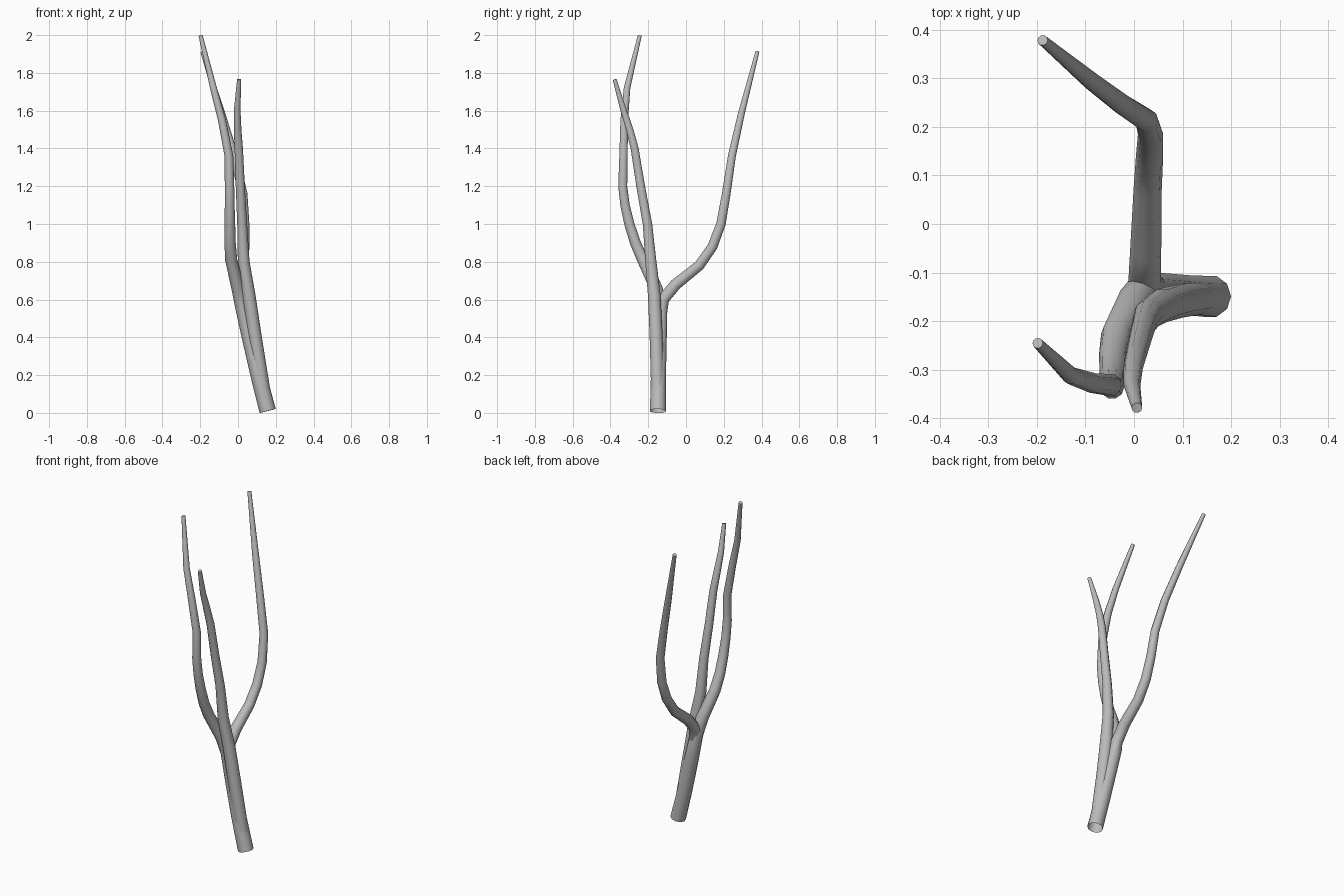
import bpy, bmesh, math
from mathutils import Vector

bark = bpy.data.materials.new("grey bark")
bark.diffuse_color = (0.5, 0.5, 0.5, 1)
SIDES = 10


def limb(name, path, cap_start=False):
    """Tapered tube through (x, y, z, radius) points, rings square to the path."""
    pts = [Vector(p[:3]) for p in path]
    bm = bmesh.new()
    rings = []
    for i, p in enumerate(pts):
        a, b = pts[max(i - 1, 0)], pts[min(i + 1, len(pts) - 1)]
        t = (b - a).normalized()
        u = Vector((1, 0, 0))
        u = (u - t * u.dot(t)).normalized()
        v = t.cross(u)
        r = path[i][3]
        rings.append([bm.verts.new(p + r * (u * math.cos(k * math.tau / SIDES) +
                                            v * math.sin(k * math.tau / SIDES)))
                      for k in range(SIDES)])
    for lo, hi in zip(rings, rings[1:]):
        for k in range(SIDES):
            n = (k + 1) % SIDES
            bm.faces.new((lo[k], lo[n], hi[n], hi[k]))
    bm.faces.new(rings[-1])
    if cap_start:
        bm.faces.new(rings[0][::-1])
    me = bpy.data.meshes.new(name)
    bm.to_mesh(me)
    bm.free()
    me.materials.append(bark)
    ob = bpy.data.objects.new(name, me)
    bpy.context.collection.objects.link(ob)
    bpy.ops.object.select_all(action='DESELECT')
    ob.select_set(True)
    bpy.context.view_layer.objects.active = ob
    bpy.ops.object.shade_smooth_by_angle(angle=math.radians(50))
    return ob


# trunk running on into the tallest branch, open at the foot
limb("trunk_and_tall_branch", [
    (0.157, -0.149, 0.010, 0.044), (0.108, -0.146, 0.20, 0.042),
    (0.060, -0.140, 0.40, 0.040), (0.022, -0.134, 0.56, 0.037),
    (0.000, -0.158, 0.66, 0.035), (-0.036, -0.228, 0.81, 0.032),
    (-0.042, -0.268, 0.90, 0.030), (-0.043, -0.300, 1.00, 0.028),
    (-0.044, -0.323, 1.10, 0.026), (-0.045, -0.335, 1.20, 0.025),
    (-0.048, -0.331, 1.36, 0.023), (-0.085, -0.327, 1.55, 0.021),
    (-0.130, -0.312, 1.72, 0.018), (-0.198, -0.245, 1.997, 0.011)])

# front branch, peeling off the trunk low down
limb("front_branch", [
    (0.138, -0.150, 0.10, 0.036), (0.090, -0.158, 0.40, 0.036),
    (0.058, -0.168, 0.62, 0.035), (0.030, -0.186, 0.80, 0.031),
    (0.022, -0.204, 1.00, 0.026), (0.012, -0.240, 1.20, 0.024),
    (0.004, -0.272, 1.40, 0.022), (-0.002, -0.298, 1.50, 0.020),
    (-0.004, -0.333, 1.61, 0.017), (0.006, -0.378, 1.765, 0.011)], True)

# rear branch, sweeping back from the fork
limb("rear_branch", [
    (0.040, -0.138, 0.48, 0.033), (0.022, -0.122, 0.60, 0.034),
    (0.024, -0.055, 0.68, 0.032), (0.028, 0.070, 0.78, 0.029),
    (0.032, 0.140, 0.88, 0.028), (0.034, 0.185, 1.00, 0.026),
    (0.026, 0.213, 1.16, 0.024), (-0.020, 0.243, 1.36, 0.022),
    (-0.085, 0.292, 1.58, 0.019), (-0.188, 0.378, 1.913, 0.011)], True)
